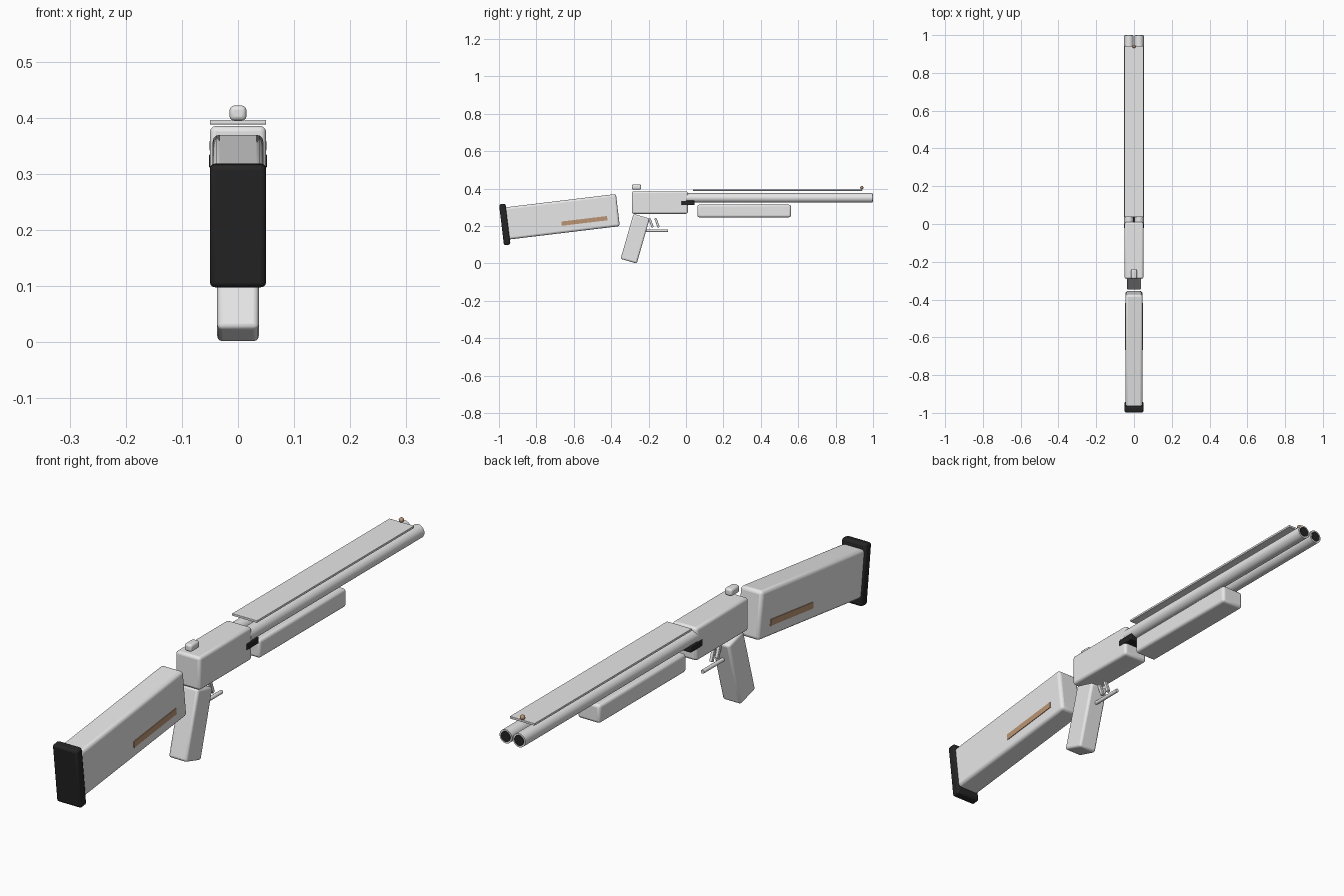
import bpy
import math

cube = bpy.data.objects.get("Cube")
if cube:
    bpy.data.objects.remove(cube, do_unlink=True)


def material(name, rgb):
    mat = bpy.data.materials.new(name)
    mat.use_nodes = True
    mat.diffuse_color = (*rgb, 1)
    mat.node_tree.nodes["Principled BSDF"].inputs["Base Color"].default_value = (*rgb, 1)
    return mat


GREY = material("light grey", (0.8, 0.8, 0.8))
BLACK = material("matt black", (0.018, 0.018, 0.018))
BROWN = material("bronze brown", (0.5, 0.3, 0.17))


def finish(name, mat, bevel=0):
    obj = bpy.context.object
    obj.name = obj.data.name = name
    obj.data.materials.append(mat)
    bpy.ops.object.transform_apply(location=False, rotation=False, scale=True)
    if bevel:
        mod = obj.modifiers.new("rounded edges", "BEVEL")
        mod.width = bevel
        mod.segments = 3
    bpy.ops.object.shade_smooth_by_angle(angle=math.radians(35))
    return obj


def box(name, center, size, mat=GREY, tilt=0, bevel=0):
    bpy.ops.mesh.primitive_cube_add(size=1, location=center, rotation=(tilt, 0, 0))
    bpy.context.object.scale = size
    return finish(name, mat, bevel)


def rod(name, x, z, y0, y1, radius, mat=GREY, sides=32):
    bpy.ops.mesh.primitive_cylinder_add(
        vertices=sides, radius=radius, depth=y1 - y0,
        location=(x, (y0 + y1) / 2, z), rotation=(math.pi / 2, 0, 0))
    return finish(name, mat)


# Rear stock, butt pad and side inlays share one tilt
STOCK_TILT = 0.12
box("stock", (0, -0.662, 0.249), (0.09, 0.6, 0.173), tilt=STOCK_TILT, bevel=0.012)
box("butt_pad", (0, -0.969, 0.208), (0.1, 0.035, 0.22), BLACK, STOCK_TILT, 0.009)
for side, label in ((1, "left"), (-1, "right")):
    box(label + "_stock_inlay", (side * 0.045, -0.543, 0.227),
        (0.005, 0.246, 0.023), BROWN, STOCK_TILT)

# Central body, grip and top catch
box("receiver", (0, -0.14, 0.325), (0.1, 0.3, 0.12), bevel=0.01)
box("grip", (0, -0.272, 0.132), (0.074, 0.09, 0.25), tilt=-0.28, bevel=0.009)
box("top_catch", (0, -0.265, 0.408), (0.03, 0.05, 0.027), bevel=0.008)

# Triggers and guard bar
for y, label in ((-0.155, "front"), (-0.187, "rear")):
    box(label + "_trigger", (0, y, 0.217), (0.012, 0.012, 0.052), tilt=0.35, bevel=0.002)
rod("guard_bar", 0, 0.175, -0.216, -0.095, 0.007, sides=16)

# Paired barrels with dark bores
for side, label in ((1, "left"), (-1, "right")):
    rod(label + "_barrel", side * 0.027, 0.35, 0, 0.998, 0.025)
    rod(label + "_bore", side * 0.027, 0.35, 0.98, 1.0, 0.019, BLACK)

# Hinge block, fore grip, sighting rib and bead
box("hinge_block", (0, 0.011, 0.323), (0.104, 0.07, 0.024), BLACK, bevel=0.003)
box("fore_grip", (0, 0.311, 0.28), (0.09, 0.5, 0.067), bevel=0.01)
box("sighting_rib", (0, 0.49, 0.392), (0.1, 0.905, 0.008), bevel=0.001)
bpy.ops.mesh.primitive_uv_sphere_add(segments=20, ring_count=12, radius=0.009,
                                     location=(0, 0.94, 0.405))
finish("front_bead", BROWN)
